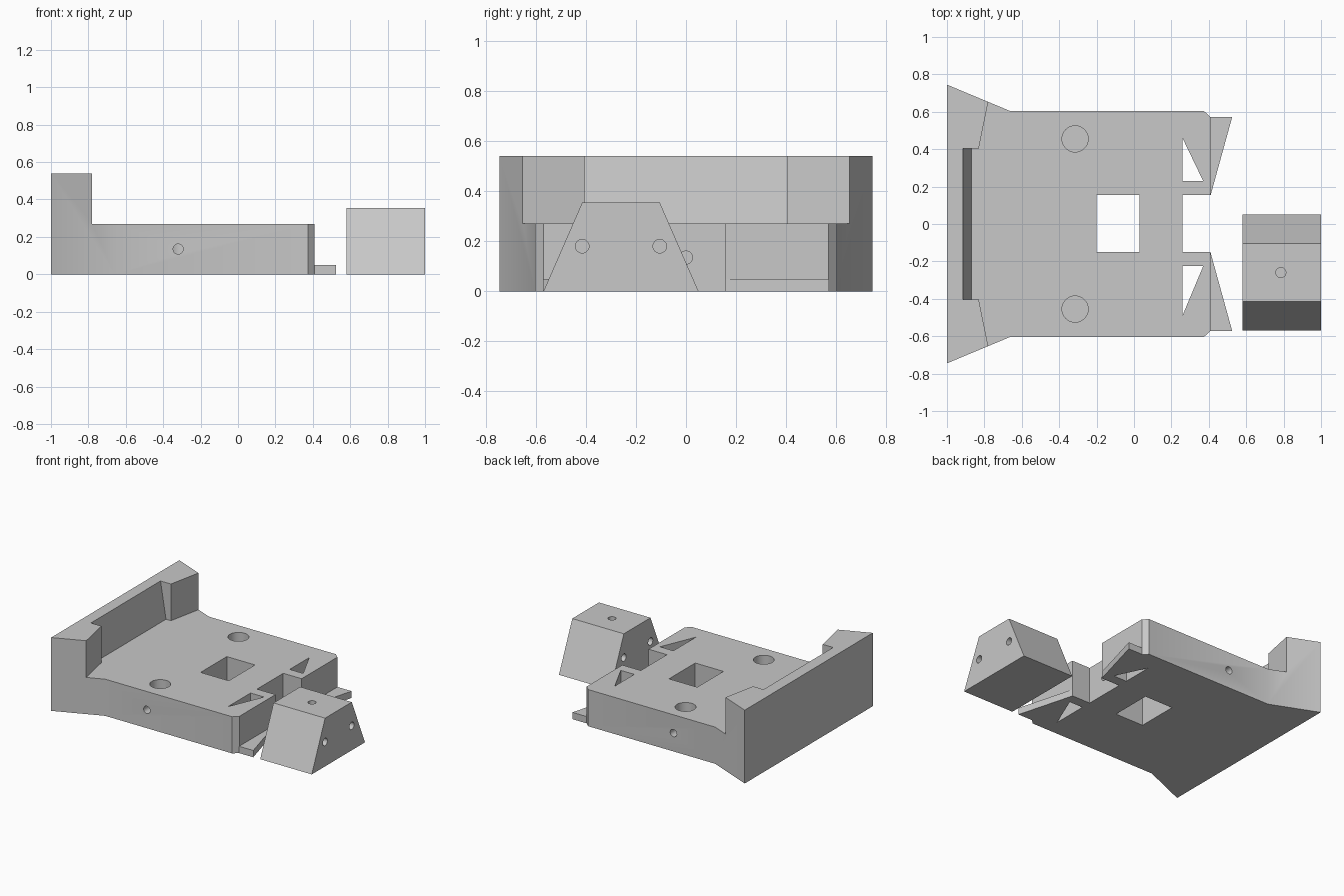
import bpy
import bmesh
from mathutils import Matrix, Vector

if "Cube" in bpy.data.objects:
    bpy.data.objects.remove(bpy.data.objects["Cube"], do_unlink=True)

grey = bpy.data.materials.new("plain_grey")
grey.use_nodes = True
colour = (0.58, 0.58, 0.58, 1)
grey.diffuse_color = colour
grey.node_tree.nodes["Principled BSDF"].inputs["Base Color"].default_value = colour


def finish(bm, name):
    bmesh.ops.recalc_face_normals(bm, faces=bm.faces)
    mesh = bpy.data.meshes.new(name)
    bm.to_mesh(mesh)
    bm.free()
    mesh.materials.append(grey)
    obj = bpy.data.objects.new(name, mesh)
    bpy.context.collection.objects.link(obj)
    return obj


def prism(name, outline, low, high, axis="z"):
    """Extrude an outline along z, along y (outline in x, z) or along x (outline in y, z)."""
    place = {"z": lambda a, b, h: (a, b, h),
             "y": lambda a, b, h: (a, h, b),
             "x": lambda a, b, h: (h, a, b)}[axis]
    bm = bmesh.new()
    face = bm.faces.new([bm.verts.new(place(a, b, low)) for a, b in outline])
    new = bmesh.ops.extrude_face_region(bm, geom=[face])["geom"]
    bmesh.ops.translate(bm, verts=[v for v in new if isinstance(v, bmesh.types.BMVert)],
                        vec=place(0, 0, high - low))
    return finish(bm, name)


def rod(name, start, end, radius):
    start, end = Vector(start), Vector(end)
    turn = (end - start).to_track_quat("Z", "Y").to_matrix().to_4x4()
    bm = bmesh.new()
    bmesh.ops.create_cone(bm, cap_ends=True, segments=40, radius1=radius, radius2=radius,
                          depth=(end - start).length,
                          matrix=Matrix.Translation((start + end) / 2) @ turn)
    return finish(bm, name)


def rect(x0, x1, y0, y1):
    return [(x0, y0), (x1, y0), (x1, y1), (x0, y1)]


def activate(obj):
    bpy.ops.object.select_all(action="DESELECT")
    obj.select_set(True)
    bpy.context.view_layer.objects.active = obj


def carve(obj, cutters):
    activate(obj)
    for cutter in cutters:
        mod = obj.modifiers.new("cut", "BOOLEAN")
        mod.operation = "DIFFERENCE"
        mod.solver = "EXACT"
        mod.object = cutter
        bpy.ops.object.modifier_apply(modifier=mod.name)
        bpy.data.objects.remove(cutter, do_unlink=True)


# Body: flared footprint at full wall height, cut down to the deck
half = [(-1, 0.745), (-0.66, 0.603), (0.375, 0.603), (0.41, 0.57)]
body = prism("body", half + [(x, -y) for x, y in reversed(half)], 0, 0.54)
deck = 0.27
step = [(-0.83, 0.405), (-0.75, 0.797), (0.6, 0.797)]
cutters = [
    prism("deck_cut", step + [(x, -y) for x, y in reversed(step)], deck, 0.7),
    prism("wall_slope_cut", [(-0.925, 0.6), (-0.87, deck), (-0.7, deck), (-0.7, 0.6)],
          -0.405, 0.405, "y"),
    prism("square_hole", rect(-0.2, 0.03, -0.15, 0.155), -0.1, 0.6),
    prism("end_slot", rect(0.26, 0.6, -0.15, 0.155), -0.1, 0.6),
    rod("centre_bore", (-0.05, 0, 0.135), (0.35, 0, 0.135), 0.026),
]

# Triangular windows, round pockets and side bores on both sides
for inner, tip in ((0.23, 0.458), (-0.225, -0.488)):
    cutters.append(prism("window", [(0.26, inner), (0.37, inner), (0.26, tip)], -0.1, 0.6))
for side in (1, -1):
    cutters.append(rod("pocket", (-0.315, side * 0.455, 0.08), (-0.315, side * 0.455, 0.6), 0.07))
    cutters.append(rod("side_bore", (-0.32, side * 0.48, 0.135), (-0.32, side * 0.8, 0.135), 0.027))
carve(body, cutters)

# Thin triangular flanges at the open end
flanges = []
for side, label in ((1, "back"), (-1, "front")):
    flanges.append(prism(label + "_flange", [(0.41, side * 0.155), (0.525, side * 0.572),
                                             (0.41, side * 0.572)], 0, 0.05))

# Separate wedge block with bores
block = prism("wedge_block", [(-0.57, 0), (0.05, 0), (-0.105, 0.355), (-0.415, 0.355)],
              0.58, 1, "x")
carve(block, [rod("block_bore", (0.5, y, 0.18), (1.1, y, 0.18), 0.027) for y in (-0.415, -0.105)]
      + [rod("top_bore", (0.785, -0.26, 0.2), (0.785, -0.26, 0.5), 0.027)])

for obj in [body, block] + flanges:
    activate(obj)
    bpy.ops.object.shade_smooth_by_angle(angle=0.5)
